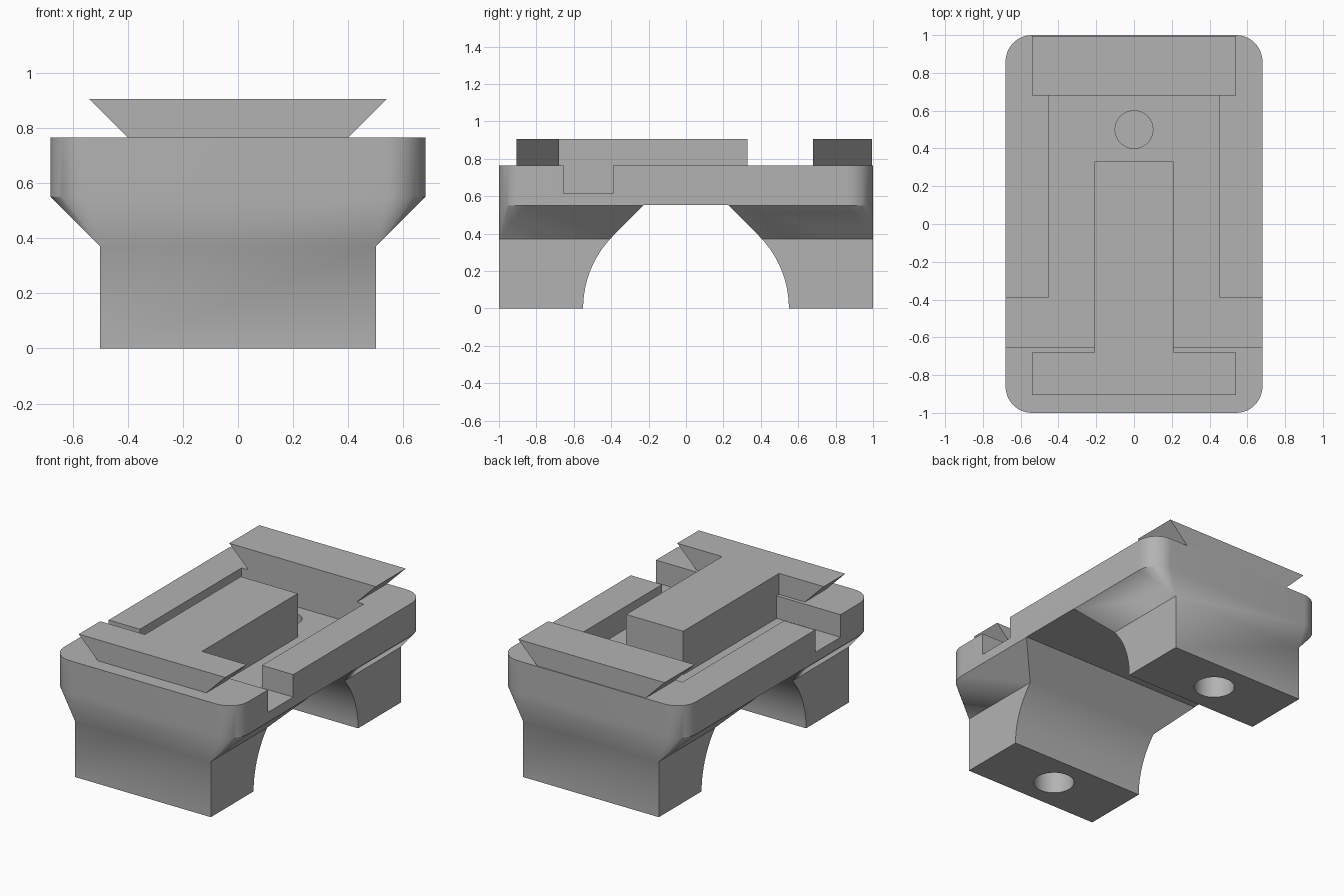
import bpy, bmesh, math

old = bpy.data.objects.get("Cube")
if old:
    bpy.data.objects.remove(old, do_unlink=True)

grey = bpy.data.materials.new("plain_grey")
grey.use_nodes = True
colour = (0.45, 0.45, 0.45, 1)
grey.diffuse_color = colour
grey.node_tree.nodes["Principled BSDF"].inputs["Base Color"].default_value = colour


def loft(name, rings):
    """Closed solid through rings of equal point count."""
    bm = bmesh.new()
    loops = [[bm.verts.new(p) for p in ring] for ring in rings]
    n = len(loops[0])
    for low, high in zip(loops, loops[1:]):
        for i in range(n):
            j = (i + 1) % n
            bm.faces.new((low[i], low[j], high[j], high[i]))
    bm.faces.new(loops[0][::-1])
    bm.faces.new(loops[-1])
    bmesh.ops.remove_doubles(bm, verts=bm.verts, dist=1e-5)
    bmesh.ops.recalc_face_normals(bm, faces=bm.faces)
    mesh = bpy.data.meshes.new(name)
    bm.to_mesh(mesh)
    bm.free()
    mesh.materials.append(grey)
    obj = bpy.data.objects.new(name, mesh)
    bpy.context.collection.objects.link(obj)
    return obj


def prism(name, outline, axis, start, end):
    """Extrude a 2D outline along x, y or z."""
    place = {"x": lambda a, b, d: (d, a, b),
             "y": lambda a, b, d: (a, d, b),
             "z": lambda a, b, d: (a, b, d)}[axis]
    return loft(name, [[place(a, b, d) for a, b in outline] for d in (start, end)])


def disc(y, r, n=48):
    return [(r * math.cos(math.tau * i / n), y + r * math.sin(math.tau * i / n))
            for i in range(n)]


def corner_ring(w, d, r, z, steps=12):
    """Rounded rectangle; zero radius stacks the arc points on each corner."""
    ring = []
    for k, (sx, sy) in enumerate(((1, 1), (-1, 1), (-1, -1), (1, -1))):
        for i in range(steps + 1):
            t = math.pi / 2 * (k + i / steps)
            ring.append((sx * (w - r) + r * math.cos(t),
                         sy * (d - r) + r * math.sin(t), z))
    return ring


TOP, FLOOR, RAIL = 0.765, 0.615, 0.905

# Body: rounded plate tapering to a square-cornered base
body = loft("body", [corner_ring(0.5, 1, 0, 0), corner_ring(0.5, 1, 0, 0.37),
                     corner_ring(0.68, 1, 0.14, 0.55), corner_ring(0.68, 1, 0.14, TOP)])

# Arch between the two legs: round sides, sloping shoulders, flat crown
R = 0.55
side = [(R * math.cos(math.radians(a)), R * math.sin(math.radians(a)))
        for a in range(0, 46, 3)]
half = [(R, -0.1)] + side + [(R * math.sqrt(2) - 0.55, 0.552)]
arch = half + [(-y, z) for y, z in reversed(half)]

# Pocket with a cross slot open to both sides
edge = [(0.45, 0.68), (0.45, -0.39), (0.8, -0.39), (0.8, -0.655)]
pocket = edge + [(-x, y) for x, y in reversed(edge)]

cutters = [
    prism("arch_cutter", arch, "x", -1, 1),
    prism("pocket_cutter", pocket, "z", FLOOR, 1),
    prism("pocket_hole_cutter", disc(0.5, 0.1), "z", 0.5, 0.7),
    prism("front_leg_hole_cutter", disc(-0.775, 0.125), "z", -0.1, 0.3),
    prism("back_leg_hole_cutter", disc(0.775, 0.125), "z", -0.1, 0.3),
]
bpy.context.view_layer.objects.active = body
body.select_set(True)
for cutter in cutters:
    mod = body.modifiers.new(cutter.name, "BOOLEAN")
    mod.operation = "DIFFERENCE"
    mod.solver = "EXACT"
    mod.object = cutter
    bpy.ops.object.modifier_apply(modifier=mod.name)
    bpy.data.objects.remove(cutter, do_unlink=True)
bpy.ops.object.shade_smooth_by_angle(angle=math.radians(20))

# Dovetail rails across both ends
dovetail = [(-0.4, TOP), (0.4, TOP), (0.54, RAIL), (-0.54, RAIL)]
prism("front_rail", dovetail, "y", -0.905, -0.68)
prism("back_rail", dovetail, "y", 0.68, 0.995)

# Central tongue rising from the pocket floor
tongue = [(-0.21, -0.68), (0.21, -0.68), (0.21, 0.33), (-0.21, 0.33)]
prism("central_tongue", tongue, "z", FLOOR, RAIL)
